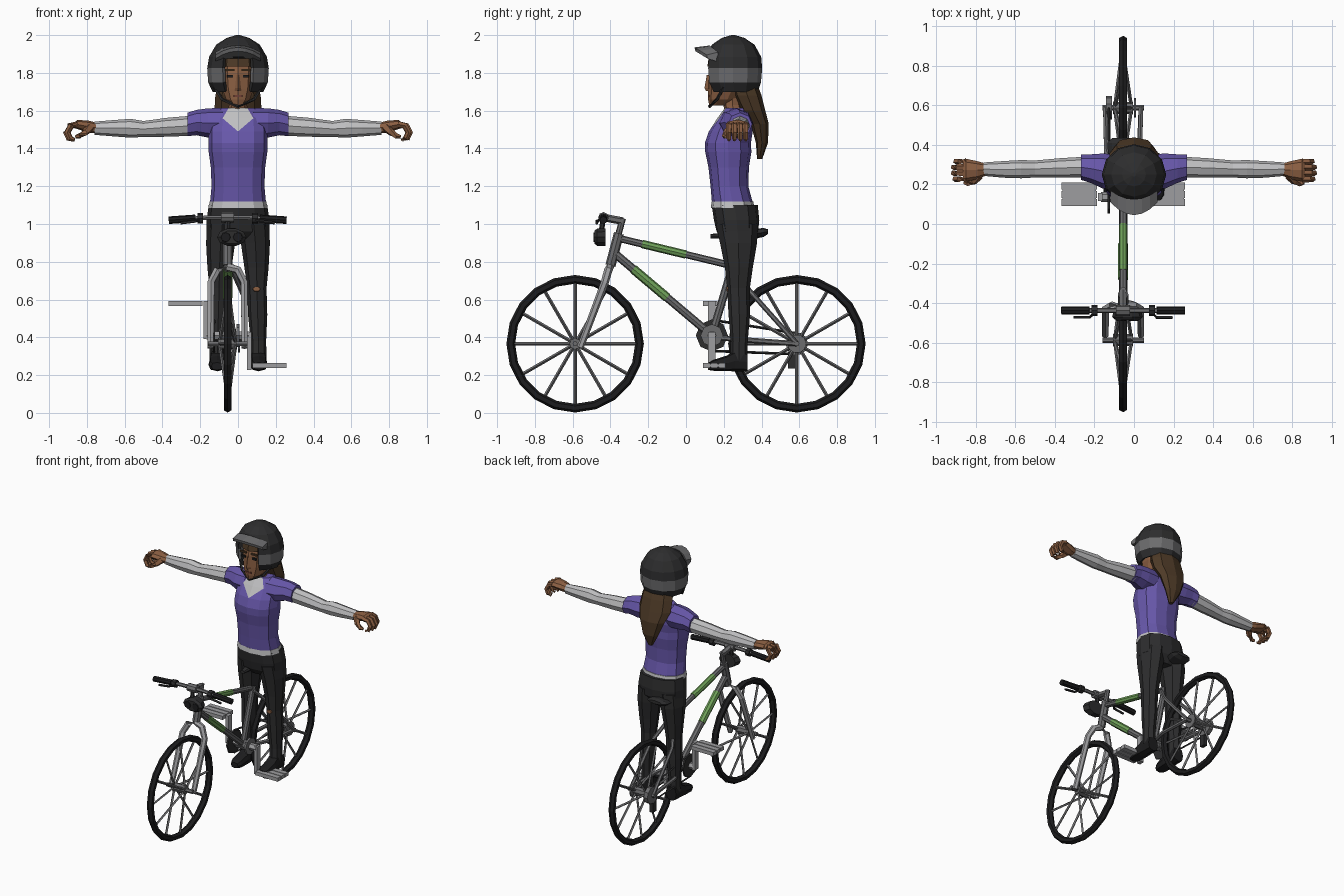
import bpy, bmesh, math
from mathutils import Vector

if "Cube" in bpy.data.objects:
    bpy.data.objects.remove(bpy.data.objects["Cube"])

def material(name, r, g, b):
    m = bpy.data.materials.new(name)
    m.diffuse_color = (r, g, b, 1)
    m.use_nodes = True
    m.node_tree.nodes["Principled BSDF"].inputs["Base Color"].default_value = m.diffuse_color
    return m

PURPLE = material("purple_cloth", .135, .095, .40)
BLACK = material("charcoal", .026, .026, .027)
RUBBER = material("rubber", .012, .012, .013)
STEEL = material("steel", .15, .15, .155)
SILVER = material("silver", .34, .34, .35)
WHITE = material("pale_cloth", .52, .52, .53)
SKIN = material("skin", .26, .115, .055)
HAIR = material("brown_hair", .075, .042, .02)
GREEN = material("green_paint", .16, .36, .10)
LIP = material("lip", .16, .05, .035)

BX = -.055          # bicycle centre plane
WZ, WY = .366, .587  # wheel axle height and distance

def finish(name, bm, *mats):
    bmesh.ops.recalc_face_normals(bm, faces=bm.faces)
    me = bpy.data.meshes.new(name)
    bm.to_mesh(me)
    bm.free()
    for m in mats:
        me.materials.append(m)
    ob = bpy.data.objects.new(name, me)
    bpy.context.collection.objects.link(ob)
    return ob

def loft_bm(rings, n=8, axis='z', p=1, caps=True, turn=0):
    """Rings are (x, y, z, radius a, radius b) across the axis."""
    bm = bmesh.new()
    rows = []
    for x, y, z, a, b in rings:
        row = []
        for k in range(n):
            t = 2 * math.pi * k / n + turn
            c, s = math.cos(t), math.sin(t)
            c = math.copysign(abs(c) ** p, c) * a
            s = math.copysign(abs(s) ** p, s) * b
            d = {'z': (c, s, 0), 'x': (0, c, s), 'y': (c, 0, s)}[axis]
            row.append(bm.verts.new((x + d[0], y + d[1], z + d[2])))
        rows.append(row)
    for u, v in zip(rows, rows[1:]):
        for k in range(n):
            bm.faces.new((u[k], u[(k + 1) % n], v[(k + 1) % n], v[k]))
    if caps:
        bm.faces.new(rows[0])
        bm.faces.new(rows[-1])
    return bm, rows

def loft(name, rings, mat, **kw):
    return finish(name, loft_bm(rings, **kw)[0], mat)

def tube(name, pts, r, mat, n=6):
    """Straight-sided tube through points, with mitred joints."""
    pts = [Vector(q) for q in pts]
    bm = bmesh.new()
    rows = []
    for i, q in enumerate(pts):
        d = (pts[min(i + 1, len(pts) - 1)] - pts[max(i - 1, 0)]).normalized()
        ref = Vector((1, 0, 0)) if abs(d.x) < .8 else Vector((0, 0, 1))
        u = d.cross(ref).normalized()
        w = d.cross(u)
        rr = r[i] if isinstance(r, (list, tuple)) else r
        rows.append([bm.verts.new(q + rr * (math.cos(2 * math.pi * k / n) * u + math.sin(2 * math.pi * k / n) * w))
                     for k in range(n)])
    for a, b in zip(rows, rows[1:]):
        for k in range(n):
            bm.faces.new((a[k], a[(k + 1) % n], b[(k + 1) % n], b[k]))
    bm.faces.new(rows[0])
    bm.faces.new(rows[-1])
    return finish(name, bm, mat)

def box(name, c, size, mat):
    bm = bmesh.new()
    bmesh.ops.create_cube(bm, size=1)
    for v in bm.verts:
        v.co = Vector(c) + Vector(v.co[i] * size[i] for i in range(3))
    return finish(name, bm, mat)

def disc(name, x, y, z, r, w, mat, n=12):
    return loft(name, [(x - w / 2, y, z, r, r), (x + w / 2, y, z, r, r)], mat, n=n, axis='x')

# ---------- wheels ----------
for tag, y in (("front", -WY), ("rear", WY)):
    bpy.ops.mesh.primitive_torus_add(location=(BX, y, WZ), rotation=(0, math.pi / 2, 0), major_segments=20,
                                     minor_segments=6, major_radius=.341, minor_radius=.023)
    tire = bpy.context.object
    tire.name = tag + "_tire"
    tire.data.materials.append(RUBBER)
    disc(tag + "_hub", BX, y, WZ, .03, .1, STEEL, 8)
    disc(tag + "_axle", BX, y, WZ, .014, .21, STEEL, 6)
    for k in range(12):
        a = k * math.pi / 6
        s = .04 if k % 2 else -.04
        tube(tag + "_spoke", [(BX + s, y + .02 * math.cos(a), WZ + .02 * math.sin(a)),
                              (BX, y + .325 * math.cos(a), WZ + .325 * math.sin(a))], .009, STEEL, 4)

# ---------- frame ----------
def painted_tube(name, a, b, r, t0, t1):
    a, b = Vector(a), Vector(b)
    tube(name, [a, b], r, STEEL, 8)
    tube(name + "_paint", [a.lerp(b, t0), a.lerp(b, t1)], r + .003, GREEN, 8)

painted_tube("top_tube", (BX, -.36, .925), (BX, .22, .785), .019, .22, .62)
painted_tube("down_tube", (BX, -.39, .855), (BX, .137, .41), .022, .21, .55)
tube("head_tube", [(BX, -.40, .78), (BX, -.355, .95)], .027, STEEL, 8)
tube("steerer", [(BX, -.375, .88), (BX, -.335, 1.03)], .017, STEEL, 8)
tube("seat_tube", [(BX, .137, .41), (BX, .25, .79)], .021, STEEL, 8)
tube("seat_post", [(BX, .24, .75), (BX, .30, .94)], .014, SILVER, 8)
disc("bottom_bracket", BX, .137, .41, .035, .09, STEEL, 8)
for s in (-1, 1):
    tube("seat_stay", [(BX + s * .02, .235, .765), (BX + s * .085, .36, .62), (BX + s * .09, WY, WZ)], .013, STEEL)
    tube("chain_stay", [(BX + s * .03, .15, .40), (BX + s * .08, .33, .385), (BX + s * .09, WY, WZ)], .014, STEEL)
    tube("fork_leg", [(BX, -.40, .775), (BX + s * .055, -.412, .755), (BX + s * .088, -.43, .69),
                      (BX + s * .09, -.56, .345)], [.022, .022, .021, .018], SILVER)

# ---------- saddle ----------
loft("saddle", [(BX, .13, .935, .018, .012), (BX, .25, .94, .03, .02), (BX, .34, .945, .075, .026),
                (BX, .41, .955, .08, .024), (BX, .435, .96, .055, .012)], BLACK, axis='y')

# ---------- drivetrain ----------
CX = BX - .072
disc("chainring", CX, .137, .41, .085, .012, BLACK, 8)
disc("chainring_face", BX + .055, .137, .41, .06, .014, STEEL, 8)
disc("crank_axle", BX, .137, .41, .025, .225, SILVER, 6)
disc("cassette", CX, WY, WZ, .06, .03, STEEL, 10)
disc("brake_rotor", BX + .06, WY, WZ, .05, .01, STEEL, 10)
for s in (-1, 1):
    tube("chain", [(CX, .14, .41 + s * .082), (CX, WY, WZ + s * .055)], .007, BLACK, 4)
box("derailleur", (CX, .56, .28), (.025, .04, .09), BLACK)
for s in (-1, 1):
    x, pz = BX + s * .115, .41 - s * .165
    box("crank_arm", (x, .137, (.41 + pz) / 2), (.024, .04, .20), SILVER)
    px = BX + s * .222
    for dy in (-.042, 0, .042):
        box("pedal_bar", (px, .15 + dy, pz + .005), (.18, .036, .026), SILVER)
    box("pedal_core", (px, .15, pz + .005), (.17, .115, .015), SILVER)

# ---------- handlebar ----------
HY, HZ = -.437, 1.035
tube("stem", [(BX, -.335, 1.015), (BX, HY, HZ)], .02, STEEL)
tube("handlebar", [(BX - .31, HY, 1.02), (BX - .09, HY, HZ), (BX + .09, HY, HZ), (BX + .31, HY, 1.02)], .013, STEEL)
disc("bar_clamp", BX, HY, HZ, .028, .07, STEEL, 8)
for s in (-1, 1):
    tube("grip", [(BX + s * .17, HY, 1.03), (BX + s * .312, HY, 1.02)], .02, RUBBER, 8)
    disc("brake_mount", BX + s * .145, HY, 1.03, .027, .03, BLACK, 8)
    tube("brake_lever", [(BX + s * .14, HY - .01, 1.025), (BX + s * .17, HY - .035, 1.015),
                         (BX + s * .25, HY - .035, 1.005)], .008, BLACK, 5)
# headlamp with two lenses
loft("headlamp", [(BX + .022, -.485, .93, .06, .036), (BX + .022, -.47, .93, .078, .048),
                  (BX + .022, -.425, .93, .065, .05)], BLACK, axis='y', n=10)
tube("lamp_bracket", [(BX, -.45, .95), (BX, HY, HZ)], .014, BLACK)
for s in (-1, 1):
    loft("lamp_lens", [(BX + .022 + s * .032, -.49, .93, .024, .024), (BX + .022 + s * .032, -.482, .93, .026, .026)],
         RUBBER, axis='y')

# ---------- torso: shirt with a V neck ----------
shirt = [(0, .245, 1.115, .148, .108), (0, .23, 1.2, .14, .10), (0, .226, 1.3, .144, .107),
         (0, .224, 1.38, .155, .122), (0, .222, 1.43, .157, .122), (0, .237, 1.49, .156, .116),
         (0, .258, 1.56, .15, .092), (0, .268, 1.615, .09, .062)]
bm, rows = loft_bm(shirt, n=12, p=.88)
neck = {rows[5][9], *rows[6][8:11], *rows[7][8:11]}
for k in (8, 10):
    bmesh.ops.connect_verts(bm, verts=[rows[5][9], rows[6][k]])
for f in bm.faces:
    f.material_index = int(all(v in neck for v in f.verts))
finish("shirt", bm, PURPLE, WHITE)
loft("undershirt_hem", [(0, .247, 1.085, .156, .116), (0, .246, 1.12, .15, .11)], WHITE, n=12, p=.88)
loft("trouser_seat", [(0, .275, .91, .09, .07), (0, .272, .96, .166, .11), (0, .268, 1.02, .166, .12),
                      (0, .258, 1.10, .155, .122)], BLACK, n=12, p=.85)

for s in (-1, 1):
    # sleeves and arms
    loft("shirt_sleeve", [(s * .08, .262, 1.535, .09, .08), (s * .16, .268, 1.535, .088, .077),
                          (s * .22, .28, 1.537, .072, .067), (s * .268, .287, 1.527, .064, .062)],
         PURPLE, axis='x')
    loft("arm", [(s * .25, .287, 1.52, .053, .053), (s * .38, .283, 1.512, .049, .05),
                 (s * .50, .278, 1.503, .043, .042), (s * .57, .277, 1.507, .046, .05),
                 (s * .66, .276, 1.507, .042, .043), (s * .76, .277, 1.507, .034, .035)], WHITE, axis='x')
    # hands with curled fingers
    loft("palm", [(s * .745, .275, 1.508, .029, .028), (s * .79, .272, 1.515, .045, .032),
                  (s * .85, .272, 1.527, .058, .024), (s * .865, .272, 1.523, .054, .016)], SKIN, axis='x')
    for y, e in ((.227, -.008), (.257, 0), (.287, 0), (.316, -.012)):
        tube("finger", [(s * .85, y, 1.527), (s * (.893 + e), y, 1.52), (s * (.912 + e), y, 1.485),
                        (s * (.897 + e), y, 1.452), (s * (.875 + e), y, 1.445)], [.017, .016, .015, .014, .009], SKIN, 5)
    tube("thumb", [(s * .785, .245, 1.51), (s * .81, .215, 1.485), (s * .84, .205, 1.465), (s * .86, .21, 1.462)],
         [.024, .019, .015, .009], SKIN, 5)
    # legs and shoes
    loft("trouser_leg", [(s * .083, .27, 1.0, .08, .112), (s * .092, .278, .9, .077, .098),
                         (s * .098, .28, .77, .064, .074), (s * .10, .278, .66, .051, .06),
                         (s * .104, .282, .52, .051, .057), (s * .108, .282, .38, .041, .045),
                         (s * .108, .28, .28, .043, .045)], BLACK, n=8)
    loft("shoe", [(s * .112, .12, .247, .028, .02), (s * .112, .145, .252, .043, .029),
                  (s * .11, .215, .262, .045, .041), (s * .108, .26, .275, .043, .055),
                  (s * .108, .325, .27, .04, .05)], RUBBER, axis='y', p=.7)
loft("knee_tear", [(.098, .222, .655, .022, .014), (.098, .214, .655, .020, .012)], SKIN, axis='y', n=6)

# ---------- head ----------
loft("neck", [(0, .262, 1.57, .06, .05), (0, .245, 1.63, .048, .048), (0, .245, 1.72, .05, .055)], SKIN)
loft("head", [(0, .168, 1.628, .034, .045), (0, .195, 1.658, .066, .078), (0, .215, 1.715, .087, .098),
              (0, .225, 1.80, .096, .106), (0, .235, 1.88, .09, .10)], SKIN, n=10, turn=math.pi / 10)
loft("nose", [(0, .125, 1.705, .018, .02), (0, .118, 1.72, .016, .02), (0, .122, 1.79, .008, .012)], SKIN, n=4)
box("lips", (0, .126, 1.678, ), (.045, .02, .012), LIP)
for s in (-1, 1):
    box("eye", (s * .043, .127, 1.783), (.032, .012, .014), RUBBER)
    box("eyebrow", (s * .043, .125, 1.815), (.05, .012, .011), HAIR)
    tube("chin_strap", [(s * .125, .20, 1.725), (s * .085, .165, 1.66), (0, .125, 1.622)], .009, BLACK, 5)
loft("fringe", [(0, .225, 1.835, .102, .112), (0, .232, 1.89, .10, .11)], HAIR, n=10, turn=math.pi / 10)
loft("ponytail", [(0, .30, 1.76, .10, .07), (0, .325, 1.68, .12, .075), (0, .355, 1.60, .125, .065),
                  (0, .39, 1.53, .10, .048), (.005, .402, 1.43, .062, .032), (.01, .39, 1.345, .016, .014)], HAIR)

# ---------- helmet: open-faced shell with a grey band ----------
shell = [(0, .255, 1.70, .135, .125), (0, .25, 1.75, .158, .147), (0, .25, 1.825, .163, .153),
         (0, .25, 1.885, .153, .148), (0, .25, 1.95, .115, .112), (0, .25, 1.985, .06, .06), (0, .25, 2.0, .01, .01)]
bm, rows = loft_bm(shell, n=12)
bm.faces.ensure_lookup_table()
for f in bm.faces:
    c = f.calc_center_median()
    f.material_index = int(1.77 < c.z < 1.81)
gone = [f for f in bm.faces if f.calc_center_median().z < 1.69 + .011
        or (f.calc_center_median().y < .14 and abs(f.calc_center_median().x) < .06 and f.calc_center_median().z < 1.87)]
bmesh.ops.delete(bm, geom=gone, context='FACES')
helmet = finish("helmet", bm, BLACK, STEEL)
helmet.modifiers.new("thickness", 'SOLIDIFY').thickness = .02

# visor
bm = bmesh.new()
rows = []
for i in range(7):
    x = (i - 3) * .04
    k = (x / .12) ** 2
    rows.append([bm.verts.new(q) for q in ((x, .125 + .045 * k, 1.945 - .035 * k), (x, .045 + .065 * k, 1.935 - .04 * k),
                                           (x, .05 + .065 * k, 1.915 - .04 * k), (x, .12 + .045 * k, 1.88 - .02 * k))])
for a, b in zip(rows, rows[1:]):
    for k in range(4):
        bm.faces.new((a[k], a[(k + 1) % 4], b[(k + 1) % 4], b[k]))
bm.faces.new(rows[0])
bm.faces.new(rows[-1])
finish("visor", bm, STEEL)
